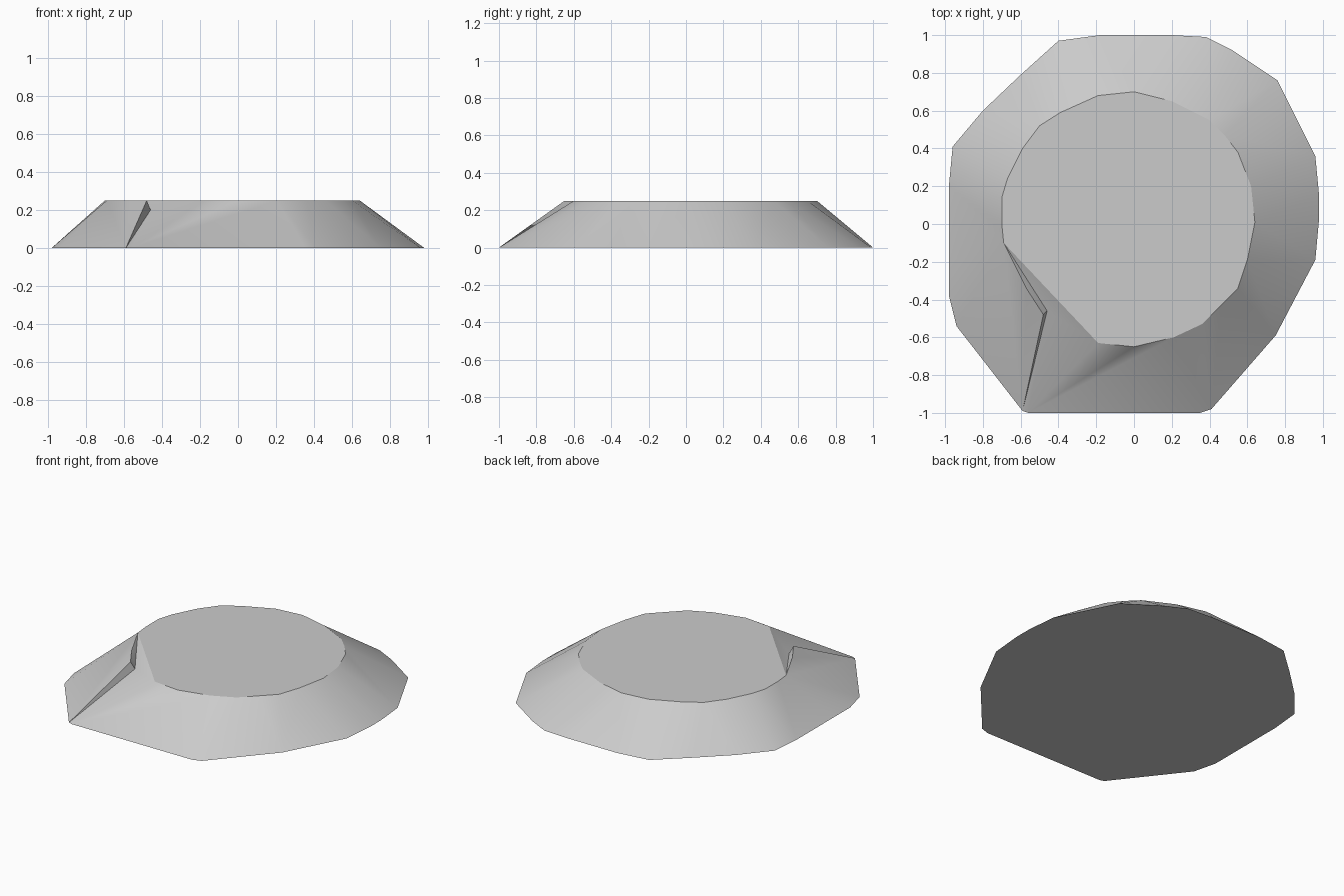
import bpy
import bmesh
import math

if "Cube" in bpy.data.objects:
    bpy.data.objects.remove(bpy.data.objects["Cube"], do_unlink=True)

HEIGHT = 0.25
START = math.radians(238)

# Foot outline, counter-clockwise from the front corner beside the notch
foot_outline = [
    (-.56, -1), (.35, -1), (.41, -.98), (.75, -.59), (.96, -.19), (.98, .03),
    (.98, .15), (.96, .36), (.76, .76), (.52, .92), (.38, .99), (.2, 1),
    (-.18, 1), (-.4, .97), (-.6, .79), (-.8, .6), (-.96, .41), (-.98, .2),
    (-.98, -.2), (-.98, -.38), (-.94, -.54), (-.59, -.99)]

# Rim outline in the same order; the last two points run along the notch
rim_outline = [
    (-.19, -.63), (0, -.65), (.21, -.6), (.36, -.53), (.46, -.43), (.55, -.34),
    (.6, -.19), (.64, .01), (.62, .2), (.55, .38), (.48, .47), (.4, .55),
    (.2, .65), (0, .7), (-.19, .68), (-.39, .59), (-.5, .52), (-.59, .4),
    (-.67, .24), (-.7, .14), (-.7, 0), (-.69, -.1), (-.57, -.34), (-.48, -.48)]


def turn(vert):
    """Angle round the model, measured from the notch."""
    return (math.atan2(vert.co.y, vert.co.x) - START) % math.tau


def bridge(bm, lower, upper):
    """Triangulated wall between two open outlines."""
    i = j = 0
    while i < len(lower) - 1 or j < len(upper) - 1:
        use_lower = j == len(upper) - 1 or (
            i < len(lower) - 1 and lower_turns[i + 1] < upper_turns[j + 1])
        if use_lower:
            bm.faces.new((lower[i], lower[i + 1], upper[j]))
            i += 1
        else:
            bm.faces.new((lower[i], upper[j + 1], upper[j]))
            j += 1


bm = bmesh.new()
foot = [bm.verts.new((x, y, 0)) for x, y in foot_outline]
rim = [bm.verts.new((x, y, HEIGHT)) for x, y in rim_outline]
lower_turns = [turn(v) for v in foot]
upper_turns = [turn(v) for v in rim]
upper_turns[-1] = upper_turns[-2] + 0.2

# Sloping wall, flat top and underside
bridge(bm, foot, rim)
bm.faces.new(rim[:-2])
bm.faces.new(foot[::-1])

# Hollow notch behind the thin ridge
valley = bm.verts.new((-.46, -.46, .2))
first, shoulder, ridge, tip = rim[0], rim[-3], rim[-2], rim[-1]
for corners in ((first, shoulder, valley), (shoulder, ridge, valley),
                (ridge, tip, valley), (tip, foot[-1], valley),
                (foot[-1], foot[0], valley), (foot[0], first, valley)):
    bm.faces.new(corners)

bmesh.ops.recalc_face_normals(bm, faces=bm.faces)
mesh = bpy.data.meshes.new("faceted_base")
bm.to_mesh(mesh)
bm.free()
base = bpy.data.objects.new("faceted_base", mesh)
bpy.context.collection.objects.link(base)

# Plain grey material
grey = bpy.data.materials.new("light_grey")
grey.use_nodes = True
colour = (.6, .6, .6, 1)
grey.diffuse_color = colour
grey.node_tree.nodes["Principled BSDF"].inputs["Base Color"].default_value = colour
mesh.materials.append(grey)

# Soft wall with crisp rim and foot
bpy.ops.object.select_all(action='DESELECT')
base.select_set(True)
bpy.context.view_layer.objects.active = base
bpy.ops.object.shade_smooth_by_angle(angle=math.radians(25))
